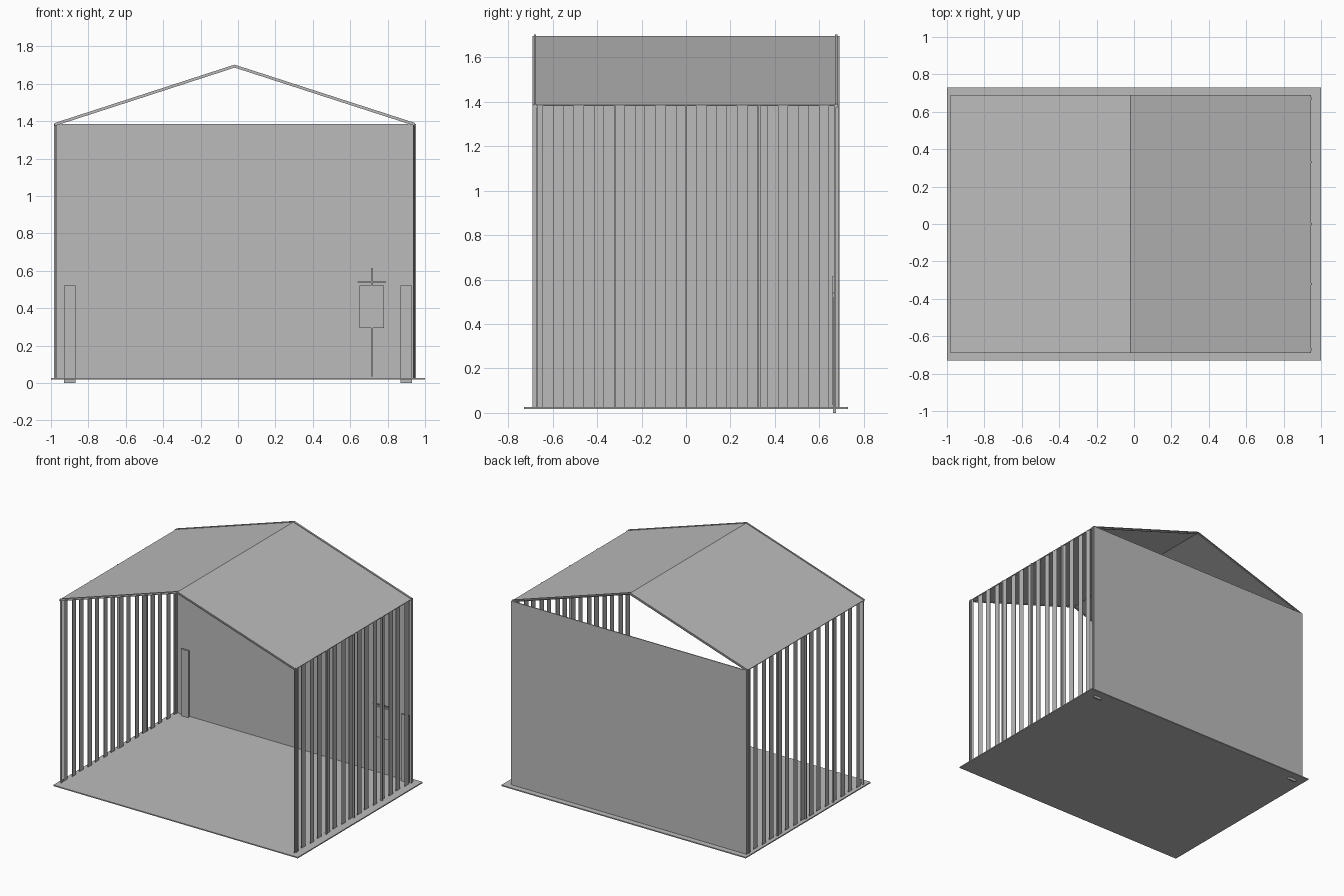
import bpy
import bmesh
from mathutils import Vector

cube = bpy.data.objects.get("Cube")
if cube:
    bpy.data.objects.remove(cube, do_unlink=True)

# One plain grey for the whole building
grey = bpy.data.materials.new("plain grey")
grey.use_nodes = True
COLOUR = (0.5, 0.5, 0.5, 1)
grey.diffuse_color = COLOUR
grey.node_tree.nodes["Principled BSDF"].inputs["Base Color"].default_value = COLOUR


def add_box(bm, x, y, z):
    """Add a box given its (min, max) extent on each axis."""
    size = [hi - lo for lo, hi in (x, y, z)]
    mid = Vector([(lo + hi) / 2 for lo, hi in (x, y, z)])
    for v in bmesh.ops.create_cube(bm, size=1)["verts"]:
        v.co = Vector([c * s for c, s in zip(v.co, size)]) + mid


def finish(name, bm):
    mesh = bpy.data.meshes.new(name)
    bmesh.ops.recalc_face_normals(bm, faces=bm.faces)
    bm.to_mesh(mesh)
    bm.free()
    mesh.materials.append(grey)
    obj = bpy.data.objects.new(name, mesh)
    bpy.context.collection.objects.link(obj)
    return obj


def box(name, x, y, z):
    bm = bmesh.new()
    add_box(bm, x, y, z)
    return finish(name, bm)


def gable_strip(name, y, thick, lift=0):
    """Bent strip following the roof line between two y values."""
    bm = bmesh.new()
    outline = [(x, z + lift) for x, z in ROOF] + [(x, z + lift - thick) for x, z in reversed(ROOF)]
    front, back = ([bm.verts.new((x, yy, z)) for x, z in outline] for yy in y)
    n = len(outline)
    for i in range(n):
        j = (i + 1) % n
        bm.faces.new((front[i], front[j], back[j], back[i]))
    # End caps are two quads each, one per slope
    for ring in (front, back):
        bm.faces.new((ring[0], ring[1], ring[4], ring[5]))
        bm.faces.new((ring[1], ring[2], ring[3], ring[4]))
    return finish(name, bm)


LEFT, RIGHT, DEPTH = -0.98, 0.947, 0.69
BASE, EAVE = 0.027, 1.385
ROOF = [(LEFT, EAVE), (-0.018, 1.697), (RIGHT, EAVE)]

# Floor and back wall
box("floor_slab", (-1, 1), (-0.73, 0.73), (0.018, 0.026))
box("back_wall", (LEFT, RIGHT), (0.683, DEPTH), (BASE, EAVE))

# Roof sheet with a thin rafter along each gable
gable_strip("roof", (-DEPTH, DEPTH), 0.005)
for name, y in (("front_rafter", -0.68), ("back_rafter", 0.676)):
    gable_strip(name, (y - 0.005, y + 0.005), 0.016, 0.005)

# Side walls: open vertical slats, staggered between the two sides
STRIPS = 30
width = 2 * DEPTH / STRIPS
for name, x, out, first in (("left_slats", RIGHT, 1, 0), ("right_slats", LEFT, -1, 1)):
    bm = bmesh.new()
    for i in range(first, STRIPS, 2):
        y = -DEPTH + i * width
        inset = 0.008 if i % 4 > 1 else 0.002
        near = x - out * inset
        add_box(bm, sorted((near, near - out * 0.003)), (y, y + width), (BASE, EAVE))
    finish(name, bm)

    # Narrow battens where the wall panels meet
    bm = bmesh.new()
    for y in (-0.67, -0.32, 0, 0.33, 0.67):
        add_box(bm, sorted((x - out * 0.008, x + out * 0.005)), (y - 0.005, y + 0.005), (BASE, EAVE))
    finish(name.replace("slats", "battens"), bm)

# Short boards standing against the back wall
for name, x in (("left_board", 0.9), ("right_board", -0.9)):
    box(name, (x - 0.03, x + 0.03), (0.662, 0.674), (0, 0.52))

# Panel with an upright rod and a crossbar
box("wall_panel", (0.65, 0.78), (0.667, 0.675), (0.295, 0.52))
box("upright_rod", (0.711, 0.719), (0.66, 0.667), (0.035, 0.615))
box("crossbar", (0.64, 0.79), (0.66, 0.667), (0.536, 0.543))
